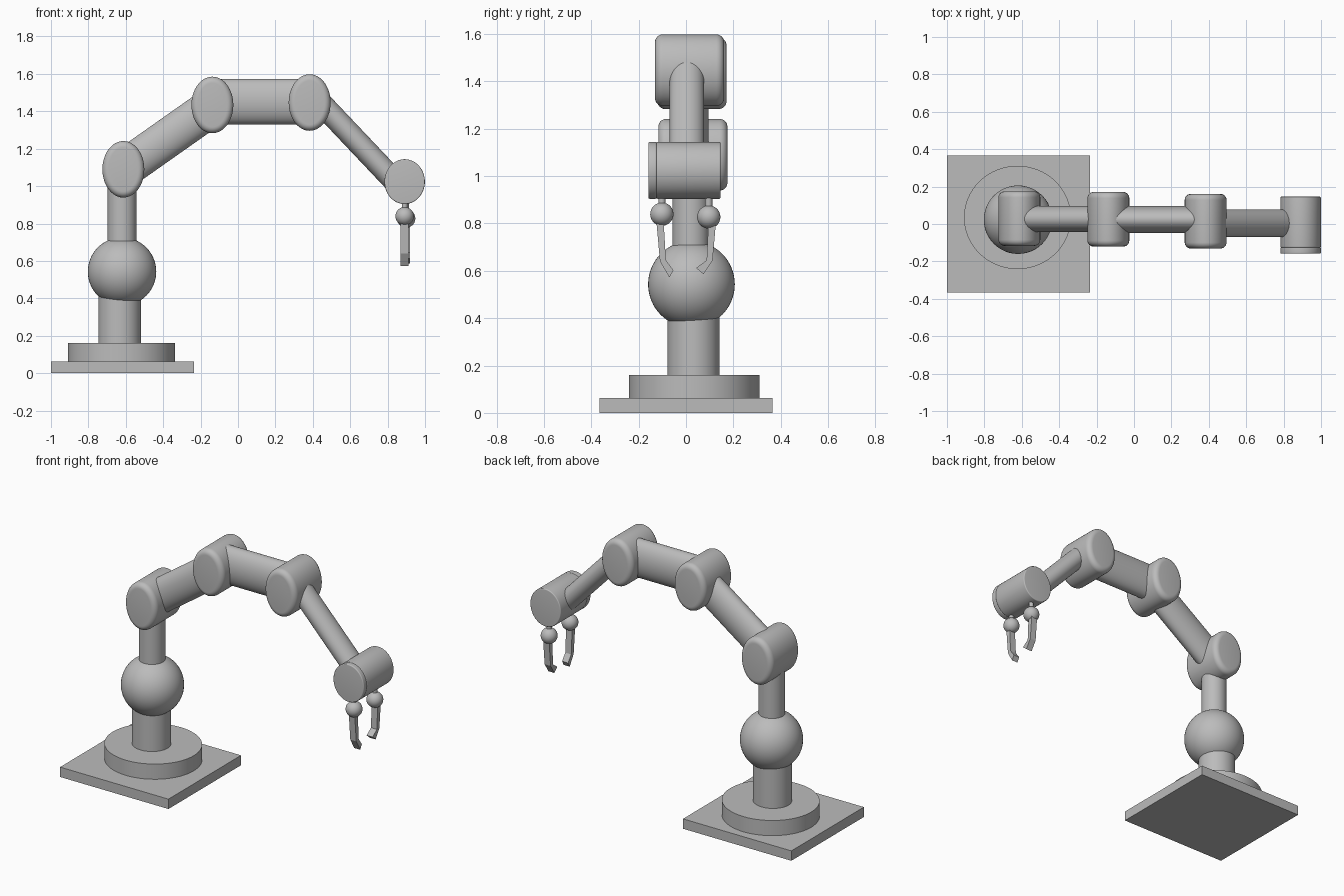
import bpy, bmesh, math
from mathutils import Matrix, Vector

cube = bpy.data.objects.get("Cube")
if cube:
    bpy.data.objects.remove(cube, do_unlink=True)

grey = bpy.data.materials.new("grey_metal")
grey.use_nodes = True
GREY = (0.5, 0.5, 0.5, 1)
grey.diffuse_color = GREY
grey.node_tree.nodes["Principled BSDF"].inputs["Base Color"].default_value = GREY


def finish(bm, name, smooth=True):
    """Turn a bmesh into a named, shaded object."""
    bmesh.ops.recalc_face_normals(bm, faces=bm.faces)
    mesh = bpy.data.meshes.new(name)
    bm.to_mesh(mesh)
    bm.free()
    mesh.materials.append(grey)
    obj = bpy.data.objects.new(name, mesh)
    bpy.context.collection.objects.link(obj)
    if smooth:
        bpy.ops.object.select_all(action="DESELECT")
        obj.select_set(True)
        bpy.context.view_layer.objects.active = obj
        bpy.ops.object.shade_smooth_by_angle(angle=math.radians(35))
    return obj


def rod(name, start, end, r_side, r_y, bevel=0):
    """Elliptic cylinder between two points; r_y is its radius along y (or z for a y axis)."""
    start, end = Vector(start), Vector(end)
    axis = (end - start).normalized()
    hint = Vector((0, 0, 1)) if abs(axis.y) > 0.9 else Vector((0, 1, 0))
    side = hint.cross(axis).normalized()
    up = axis.cross(side)
    bm = bmesh.new()
    bmesh.ops.create_cone(bm, cap_ends=True, segments=64, radius1=1, radius2=1,
                          depth=(end - start).length)
    bmesh.ops.scale(bm, vec=(r_side, r_y, 1), verts=bm.verts)
    if bevel:
        rims = [e for e in bm.edges if abs(e.verts[0].co.z - e.verts[1].co.z) < 1e-5]
        bmesh.ops.bevel(bm, geom=rims, offset=bevel, segments=6, profile=0.5, affect="EDGES")
    turn = Matrix((side, up, axis)).transposed().to_4x4()
    bmesh.ops.transform(bm, matrix=Matrix.Translation((start + end) / 2) @ turn, verts=bm.verts)
    return finish(bm, name)


def ball(name, centre, radius):
    bm = bmesh.new()
    bmesh.ops.create_uvsphere(bm, u_segments=48, v_segments=32, radius=radius)
    bmesh.ops.translate(bm, vec=centre, verts=bm.verts)
    return finish(bm, name)


def finger(name, x, outline, half=0.021):
    """Bent jaw: a y-z outline given thickness along x."""
    bm = bmesh.new()
    face = bm.faces.new([bm.verts.new((x - half, y, z)) for y, z in outline])
    new = bmesh.ops.extrude_face_region(bm, geom=[face])["geom"]
    bmesh.ops.translate(bm, vec=(2 * half, 0, 0),
                        verts=[v for v in new if isinstance(v, bmesh.types.BMVert)])
    return finish(bm, name, smooth=False)


# Base and pedestal
bm = bmesh.new()
bmesh.ops.create_cube(bm, size=1)
bmesh.ops.scale(bm, vec=(0.765, 0.732, 0.063), verts=bm.verts)
bmesh.ops.translate(bm, vec=(-0.6175, 0, 0.0315), verts=bm.verts)
finish(bm, "base_plate", smooth=False)
rod("base_disc", (-0.623, 0.035, 0.05), (-0.623, 0.035, 0.16), 0.286, 0.276)
rod("lower_post", (-0.633, 0.032, 0.15), (-0.633, 0.032, 0.46), 0.114, 0.11)
ball("shoulder_ball", (-0.62, 0.023, 0.543), 0.183)
rod("upper_post", (-0.62, 0.02, 0.6), (-0.62, 0.02, 1.06), 0.077, 0.077)

# Rounded oval joints, axis along y
for name, x, y, z in (("lower_joint", -0.613, 0.029, 1.09),
                      ("middle_joint", -0.137, 0.025, 1.434),
                      ("upper_joint", 0.383, 0.015, 1.447)):
    rod(name, (x, y - 0.146, z), (x, y + 0.146, z), 0.112, 0.151, bevel=0.033)

# Arm links
rod("lower_link", (-0.61, 0.026, 1.092), (-0.137, 0.026, 1.425), 0.104, 0.07)
rod("middle_link", (-0.137, 0.024, 1.452), (0.383, 0.024, 1.452), 0.122, 0.072)
rod("upper_link", (0.4, 0.004, 1.489), (0.86, 0.004, 1.003), 0.061, 0.073)

# Wrist drum with its front cap
rod("wrist", (0.891, -0.126, 1.024), (0.891, 0.146, 1.024), 0.108, 0.12, bevel=0.006)
rod("wrist_cap", (0.891, -0.159, 1.024), (0.891, -0.124, 1.024), 0.108, 0.12, bevel=0.006)

# Gripper: stem, ball and bent jaw on each side
for side, x, y, z, outline in (
        ("front", 0.891, -0.102, 0.839,
         [(-0.126, 0.82), (-0.11, 0.64), (-0.07, 0.572), (-0.053, 0.602), (-0.085, 0.645), (-0.095, 0.82)]),
        ("back", 0.899, 0.096, 0.827,
         [(0.127, 0.81), (0.112, 0.644), (0.074, 0.585), (0.043, 0.612), (0.087, 0.644), (0.095, 0.81)])):
    rod(side + "_finger_stem", (x, y, z), (x, y, 0.95), 0.015, 0.015)
    ball(side + "_finger_ball", (x, y, z), 0.049)
    finger(side + "_finger", x, outline)
